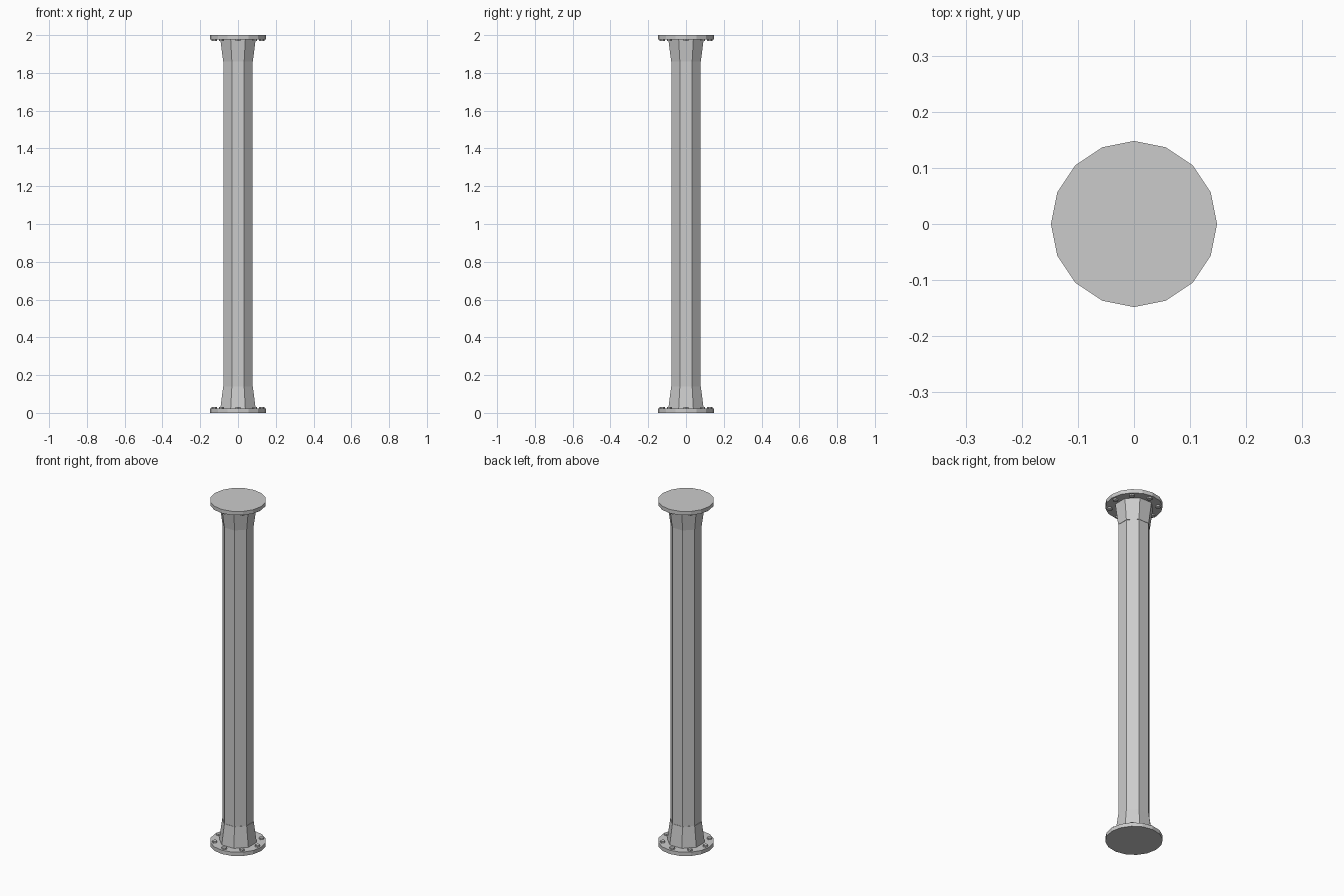
import bpy
from math import pi, sin, cos

if "Cube" in bpy.data.objects:
    bpy.data.objects.remove(bpy.data.objects["Cube"])


def lathe(name, sides, rings, turn=0.0):
    """Closed solid from (radius, z) rings."""
    verts = [(r * cos(turn + 2 * pi * i / sides), r * sin(turn + 2 * pi * i / sides), z)
             for r, z in rings for i in range(sides)]
    n = len(rings)
    faces = [(k * sides + i, k * sides + (i + 1) % sides,
              (k + 1) * sides + (i + 1) % sides, (k + 1) * sides + i)
             for k in range(n - 1) for i in range(sides)]
    faces.append(tuple(reversed(range(sides))))
    faces.append(tuple(range((n - 1) * sides, n * sides)))
    mesh = bpy.data.meshes.new(name)
    mesh.from_pydata(verts, [], faces)
    ob = bpy.data.objects.new(name, mesh)
    bpy.context.collection.objects.link(ob)
    return ob


# Main pipe
lathe("pipe", 8, [(0.083, 0.01), (0.083, 1.99)], pi / 8)

for label, up in (("bottom", True), ("top", False)):
    def end(rings):
        return rings if up else [(r, 2 - z) for r, z in reversed(rings)]

    # Flange disc and tapered collar
    lathe(label + "_flange", 16, end([(0.148, 0), (0.148, 0.022)]))
    lathe(label + "_collar", 8, end([(0.102, 0.015), (0.085, 0.14)]), pi / 8)

    # Ring of bolt heads
    for i in range(8):
        a = 2 * pi * i / 8
        bolt = lathe(f"{label}_bolt_{i}", 6, end([(0.014, 0.015), (0.014, 0.031)]), a)
        bolt.location = (0.125 * cos(a), 0.125 * sin(a), 0)
